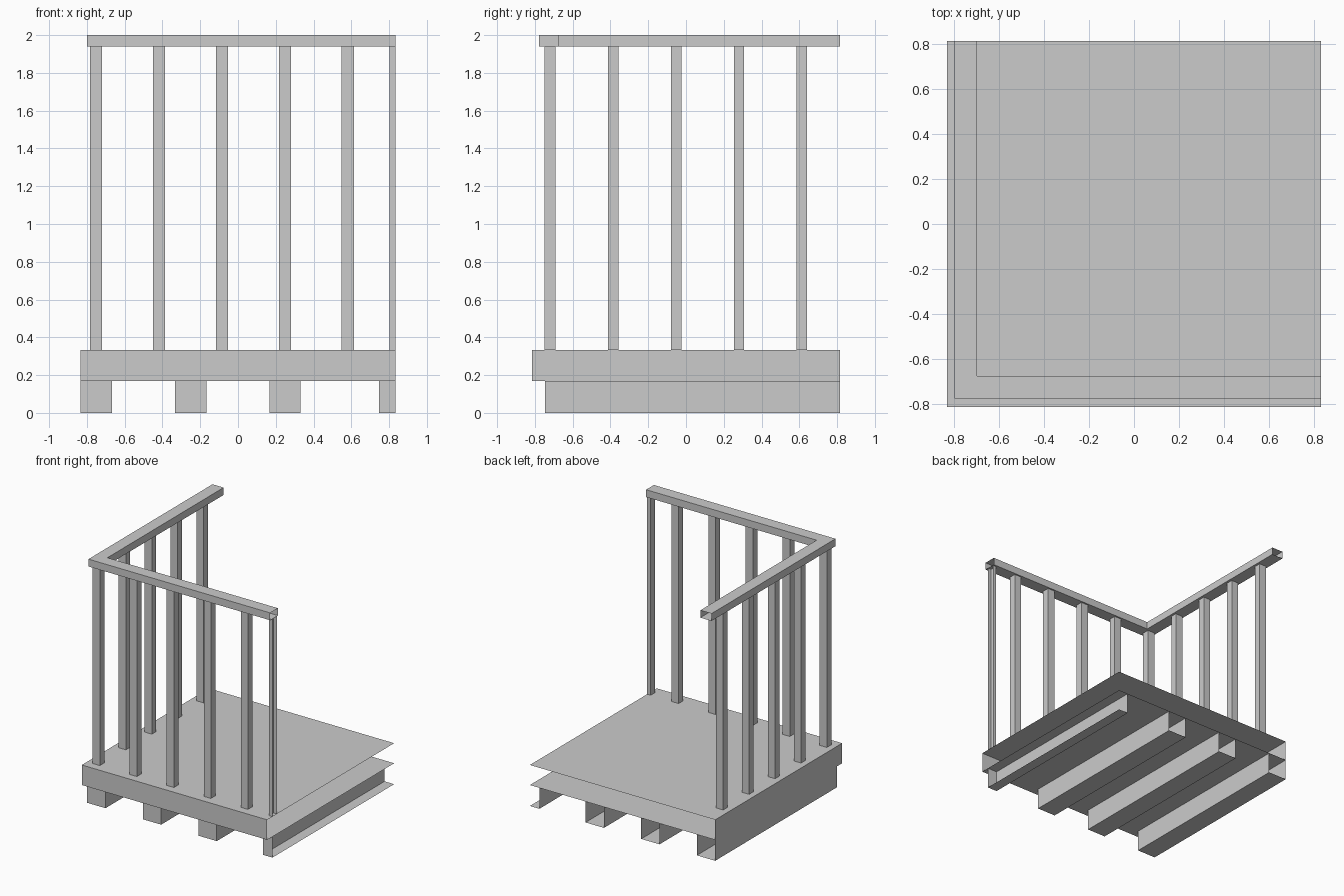
import bpy, bmesh

if "Cube" in bpy.data.objects:
    bpy.data.objects.remove(bpy.data.objects["Cube"])

X, Y = 0.833, 0.815          # cut edges of the corner module
DECK_Z, RAIL_Z = 0.333, 1.94


def prism(name, outline, z0, z1, open_edges=(), bottom=True, top=True):
    """Extrude a counter-clockwise outline upwards, leaving chosen sides open."""
    bm = bmesh.new()
    lo = [bm.verts.new((x, y, z0)) for x, y in outline]
    hi = [bm.verts.new((x, y, z1)) for x, y in outline]
    n = len(outline)
    for i in range(n):
        j = (i + 1) % n
        if i not in open_edges:
            bm.faces.new((lo[i], lo[j], hi[j], hi[i]))
    if bottom:
        bm.faces.new(lo[::-1])
    if top:
        bm.faces.new(hi)
    mesh = bpy.data.meshes.new(name)
    bm.to_mesh(mesh)
    bm.free()
    obj = bpy.data.objects.new(name, mesh)
    bpy.context.collection.objects.link(obj)
    return obj


def rect(x0, x1, y0, y1):
    # edges: 0 front, 1 right, 2 back, 3 left
    return [(x0, y0), (x1, y0), (x1, y1), (x0, y1)]


# Deck slab, open on the right and back where the next module joins
prism("deck", rect(-X, X, -Y, Y), 0.17, DECK_Z, open_edges=(1, 2))

# Joists under the deck, open at the back; the last one is cut in half
for i, x in enumerate((-X, -0.333, 0.167)):
    prism(f"joist_{i + 1}", rect(x, x + 0.165, -0.747, Y), 0, 0.17,
          open_edges=(2,), top=False)
prism("half_joist", rect(0.747, X, -0.747, Y), 0, 0.17,
      open_edges=(1, 2), top=False)

# Front posts
for i in range(5):
    x = -0.783 + i * 0.333
    prism(f"front_post_{i + 1}", rect(x, x + 0.064, -0.748, -0.69),
          DECK_Z, RAIL_Z, bottom=False, top=False)
prism("half_post", rect(0.801, X, -0.748, -0.69), DECK_Z, RAIL_Z,
      open_edges=(1,), bottom=False, top=False)

# Left side posts
for i in range(1, 5):
    y = -0.746 + i * 0.333
    prism(f"side_post_{i}", rect(-0.783, -0.719, y, y + 0.055),
          DECK_Z, RAIL_Z, bottom=False, top=False)

# L-shaped handrail, open at both ends
rail = [(-0.80, -0.777), (X, -0.777), (X, -0.677),
        (-0.70, -0.677), (-0.70, Y), (-0.80, Y)]
prism("handrail", rail, RAIL_Z, 2.0, open_edges=(1, 4))
